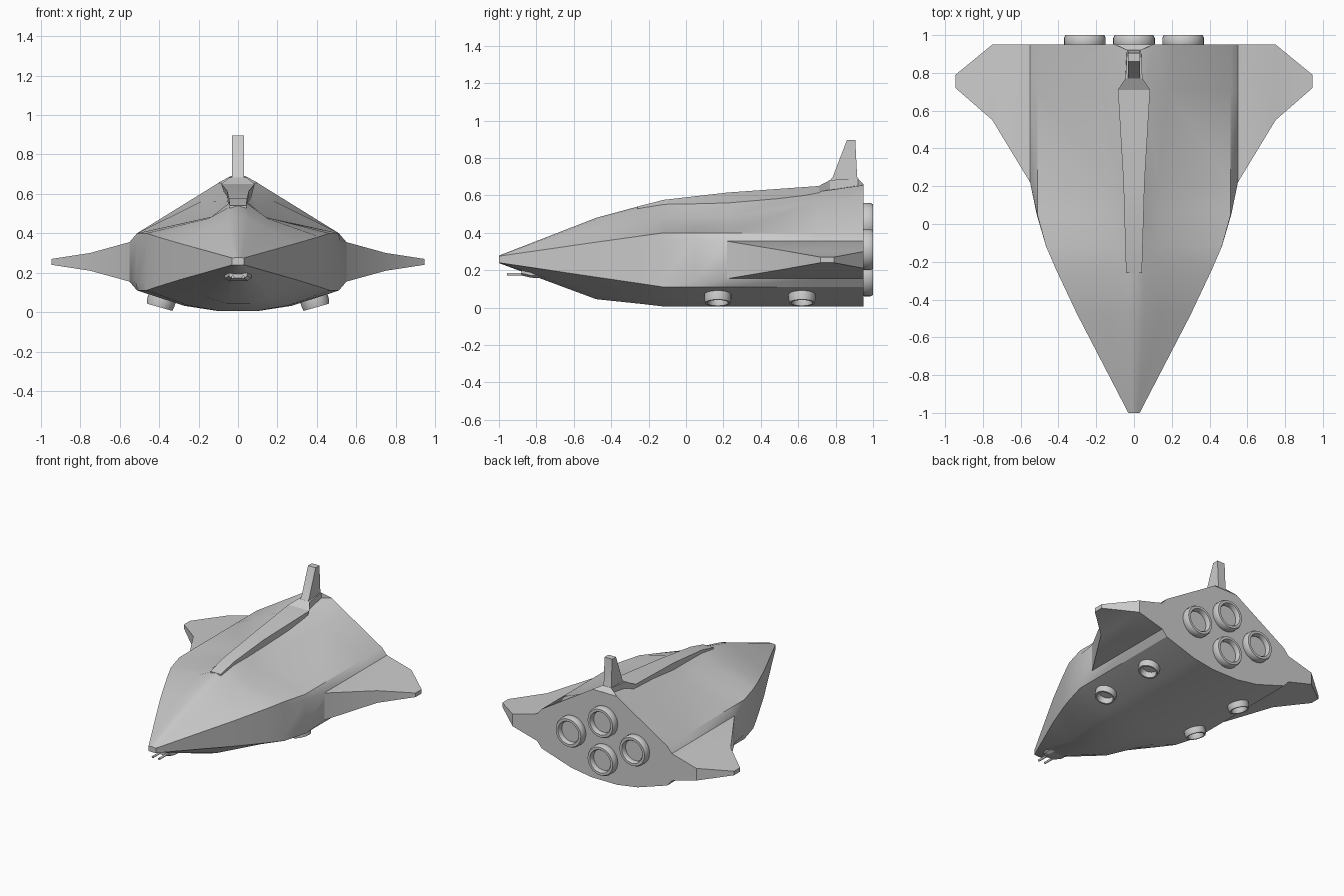
import bpy, bmesh, math
from mathutils import Vector

if "Cube" in bpy.data.objects:
    bpy.data.objects.remove(bpy.data.objects["Cube"])

grey = bpy.data.materials.new("hull_grey")
grey.diffuse_color = (0.6, 0.6, 0.6, 1)
grey.use_nodes = True
grey.node_tree.nodes["Principled BSDF"].inputs["Base Color"].default_value = grey.diffuse_color


def finish(name, bm, angle=30):
    bmesh.ops.remove_doubles(bm, verts=bm.verts, dist=1e-5)
    bmesh.ops.recalc_face_normals(bm, faces=bm.faces)
    me = bpy.data.meshes.new(name)
    bm.to_mesh(me)
    bm.free()
    me.materials.append(grey)
    ob = bpy.data.objects.new(name, me)
    bpy.context.collection.objects.link(ob)
    bpy.ops.object.select_all(action='DESELECT')
    ob.select_set(True)
    bpy.context.view_layer.objects.active = ob
    bpy.ops.object.shade_smooth_by_angle(angle=math.radians(angle))
    return ob


def loft(name, rings, angle=30):
    bm = bmesh.new()
    vs = [[bm.verts.new(p) for p in r] for r in rings]
    n = len(rings[0])
    for a, b in zip(vs, vs[1:]):
        for i in range(n):
            j = (i + 1) % n
            bm.faces.new((a[i], a[j], b[j], b[i]))
    bm.faces.new(vs[0])
    bm.faces.new(vs[-1])
    return finish(name, bm, angle)


def nozzle(name, r, r_in, depth, loc, axis, sides=32):
    # recessed ring, its rim at loc, opening along axis
    q = Vector(axis).to_track_quat('Z', 'Y')
    prof = [(r * .95, -depth), (r, -depth * .8), (r, -depth * .25), (r * .93, 0), (r_in * 1.08, 0),
            (r_in, -depth * .15), (r_in, -depth * .6)]
    rings = []
    for pr, pz in prof:
        rings.append([Vector(loc) + q @ Vector((pr * math.cos(t), pr * math.sin(t), pz))
                      for t in (2 * math.pi * k / sides for k in range(sides))])
    return loft(name, rings, 35)


# Hull: half cross-sections mirrored into rings
# y, edge x, side x, lower edge z, side z low, side z high, upper edge z, keel z, valley, shoulder, top z
sections = [
    (-1.0, .03, .03, .24, .25, .265, .275, .238, (.02, .276), (.01, .277), .278),
    (-.48, .30, .30, .163, .20, .31, .35, .045, (.14, .425), (.05, .47), .48),
    (-.24, .413, .413, .128, .165, .345, .383, .02, (.15, .475), (.05, .53), .545),
    (-.12, .465, .465, .11, .155, .355, .40, .006, (.135, .483), (.05, .55), .565),
    (.05, .512, .515, .11, .145, .365, .40, .006, (.13, .48), (.05, .555), .58),
    (.22, .512, .55, .11, .155, .355, .40, .006, (.13, .485), (.05, .56), .59),
    (.71, .512, .55, .11, .155, .355, .40, .006, (.18, .565), (.06, .62), .63),
    (.95, .512, .55, .11, .155, .355, .40, .006, (.2, .593), (.1, .655), .658),
]
rings = []
for y, xe, xs, zl, sl, su, zu, zb, valley, shoulder, top in sections:
    half = [(.2 * xe, zb), (.53 * xe, zb + .25 * (zl - zb)), (xe, zl), (xs, sl),
            (xs, su), (xe, zu), valley, shoulder]
    ring = [(0, y, zb)] + [(x, y, z) for x, z in half] + [(0, y, top)]
    ring += [(-x, y, z) for x, z in reversed(half)]
    rings.append(ring)
loft("hull", rings, 28)

# Dorsal ridge: wide cap on a narrower base, flaring at the tail
ridge = [(-.26, .042, .54, .042, .48), (-.12, .046, .576, .044, .5), (.22, .056, .615, .045, .5),
         (.71, .085, .65, .055, .56), (.77, .045, .682, .045, .58),
         (.92, .036, .69, .04, .6), (.95, .1, .657, .1, .6)]
loft("dorsal_ridge", [[(-wb, y, zb), (wb, y, zb), (wt, y, zt), (-wt, y, zt)]
                      for y, wt, zt, wb, zb in ridge], 20)

# Tail fin
fin = [(.755, .66), (.785, .70), (.86, .895), (.905, .895), (.915, .70), (.93, .65)]
loft("tail_fin", [[(x, y, z) for y, z in fin] for x in (-.031, .031)], 20)

# Wings: box sections tapering outwards
wing = [(.53, .19, .95, .155, .355), (.55, .22, .95, .155, .355),
        (.75, .55, .95, .21, .30), (.945, .72, .79, .24, .27)]
for side, s in (("left", -1), ("right", 1)):
    loft(side + "_wing", [[(s * x, a, lo), (s * x, b, lo), (s * x, b, hi), (s * x, a, hi)]
                          for x, a, b, lo, hi in wing], 20)

# Four main engines in a diamond on the back
for i, (x, z) in enumerate(((0, .45), (0, .17), (-.26, .31), (.26, .31))):
    nozzle("engine_%d" % (i + 1), .11, .078, .06, (x, 1.0, z), (0, 1, 0))

# Four lift thrusters under the belly, tilted outwards
tilt = math.radians(16)
for s in (-1, 1):
    for y in (.17, .62):
        nozzle("lift_thruster", .072, .052, .085, (s * .398, y, .025),
               (s * math.sin(tilt), 0, -math.cos(tilt)))

# Chin gun: housing and two barrels
housing = [(-.88, .045, .172, .2), (-.83, .068, .16, .215), (-.66, .068, .153, .2)]
loft("gun_housing", [[(-w, y, lo + .012), (-w * .7, y, lo), (w * .7, y, lo), (w, y, lo + .012),
                      (w, y, hi), (-w, y, hi)] for y, w, lo, hi in housing], 20)
for x in (-.026, .026):
    loft("gun_barrel", [[(x + .008 * math.cos(k * math.pi / 5), y, .178 + .008 * math.sin(k * math.pi / 5))
                         for k in range(10)] for y in (-.957, -.84)], 40)
